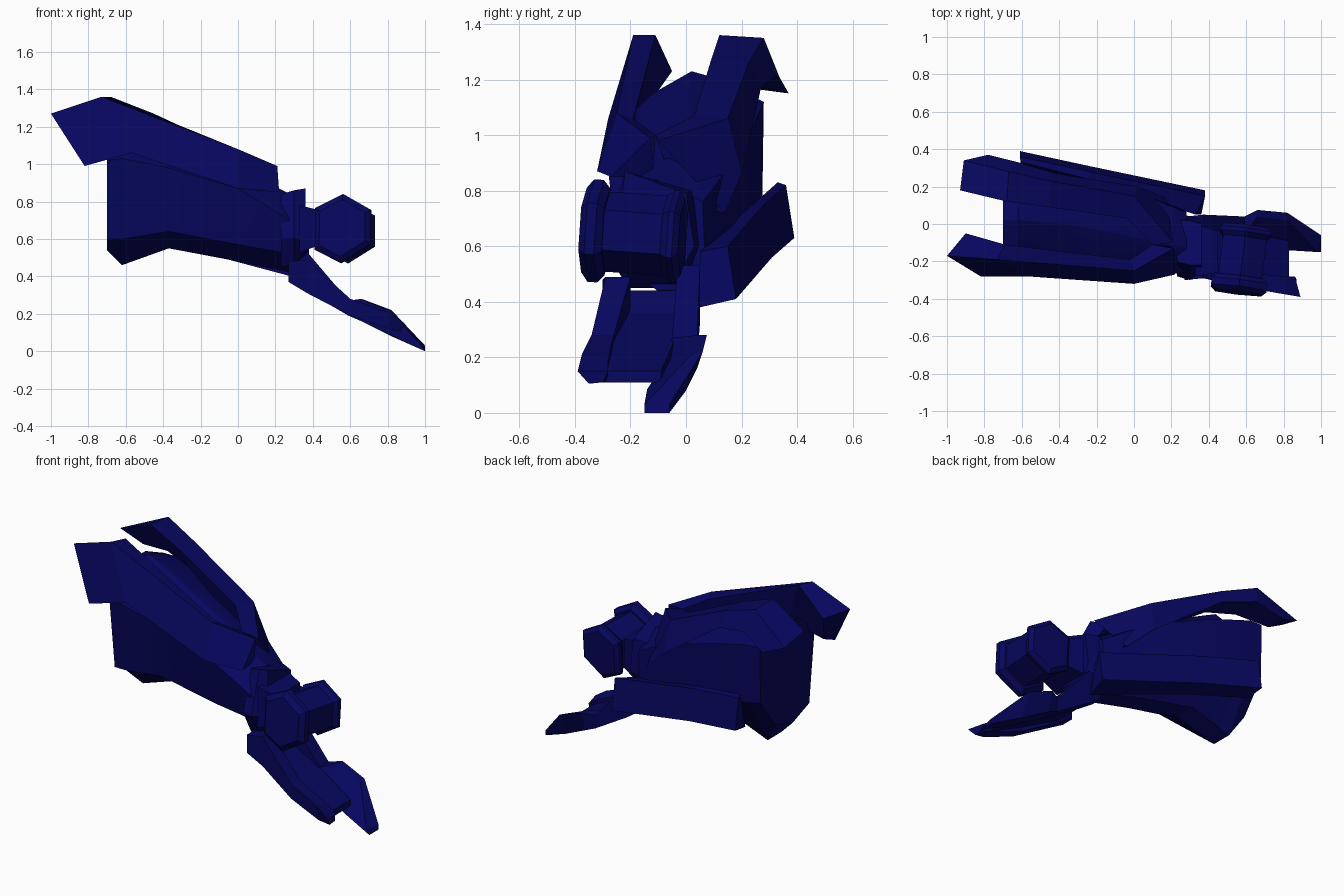
import bpy, bmesh, math
from mathutils import Matrix, Vector

mat = bpy.data.materials.new("navy_paint")
mat.diffuse_color = (0.002, 0.002, 0.115, 1)


def finish(name, bm, smooth=None):
    bmesh.ops.recalc_face_normals(bm, faces=bm.faces[:])
    me = bpy.data.meshes.new(name)
    bm.to_mesh(me)
    bm.free()
    ob = bpy.data.objects.new(name, me)
    bpy.context.collection.objects.link(ob)
    me.materials.append(mat)
    if smooth:
        bpy.ops.object.select_all(action='DESELECT')
        ob.select_set(True)
        bpy.context.view_layer.objects.active = ob
        bpy.ops.object.shade_smooth_by_angle(angle=math.radians(smooth))
    return ob


def loft(name, rings, smooth=None):
    """Skin equal-length rings of 3D points and cap both ends."""
    bm = bmesh.new()
    rows = [[bm.verts.new(p) for p in ring] for ring in rings]
    n = len(rows[0])
    for a, b in zip(rows, rows[1:]):
        for i in range(n):
            j = (i + 1) % n
            bm.faces.new((a[i], a[j], b[j], b[i]))
    bm.faces.new(rows[0])
    bm.faces.new(rows[-1])
    return finish(name, bm, smooth)


def box_section(x, y0, y1, z0, z1):
    return [(x, y0, z0), (x, y1, z0), (x, y1, z1), (x, y0, z1)]


def sections(table):
    return [[(x, y, z) for y, z in pts] for x, pts in table]


# main hull, tapering and veering toward the nose
loft("hull", sections([
    (-0.70, [(.02, 1.20), (.10, 1.20), (.28, 1.12), (.275, .78), (.13, .59),
             (-.04, .54), (-.20, .60), (-.25, 1.02), (-.12, 1.15)]),
    (-0.62, [(.02, 1.23), (.09, 1.21), (.28, 1.12), (.27, .76), (.09, .46),
             (-.04, .46), (-.20, .60), (-.25, 1.03), (-.12, 1.15)]),
    (-0.37, [(.00, 1.12), (.06, 1.12), (.25, 1.05), (.24, .72), (.08, .55),
             (-.06, .55), (-.22, .64), (-.27, .98), (-.13, 1.07)]),
    (0.00, [(-.07, .98), (-.02, .98), (.18, .92), (.17, .60), (.07, .48),
            (-.07, .48), (-.22, .57), (-.28, .87), (-.15, .95)]),
    (0.28, [(-.13, .84), (-.11, .84), (.06, .76), (.07, .52), (.04, .42),
            (-.08, .42), (-.20, .52), (-.26, .70), (-.16, .82)]),
]), 20)

# top rails ending in hooks: outer top, outer bottom, inner bottom, inner top
loft("left_rail", [
    [(-1, -.17, 1.27), (-.82, -.28, .99), (-.80, -.20, 1.02), (-.90, -.05, 1.23)],
    [(-.73, -.19, 1.36), (-.57, -.28, 1.06), (-.57, -.18, 1.08), (-.69, -.11, 1.36)],
    [(0, -.25, 1.08), (0, -.32, .87), (0, -.20, .88), (-.02, -.19, 1.06)],
    [(.21, -.13, .99), (.22, -.27, .85), (.20, -.12, .85), (.10, -.11, 1.00)],
])
loft("right_rail", [
    [(-.91, .34, 1.20), (-.78, .37, 1.15), (-.80, .22, 1.17), (-.93, .18, 1.25)],
    [(-.67, .28, 1.35), (-.62, .33, 1.22), (-.60, .17, 1.20), (-.68, .12, 1.36)],
    [(-.45, .23, 1.27), (-.42, .27, 1.17), (-.42, .12, 1.17), (-.45, .09, 1.27)],
    [(0, .15, 1.06), (.02, .20, .86), (.02, .05, .88), (-.04, .03, 1.07)],
    [(.21, -.10, .98), (.17, .14, .72), (.20, -.02, .74), (.10, -.11, 1.00)],
])

# long side skid
loft("side_skid", [
    [(-.60, .28, .61), (-.61, .39, .63), (-.61, .36, .82), (-.60, .33, .83)],
    [(-.24, .19, .54), (-.24, .31, .56), (-.24, .28, .75), (-.24, .24, .75)],
    [(.36, .05, .38), (.38, .18, .41), (.38, .15, .60), (.33, .05, .58)],
])

# collar and neck between hull and head
loft("collar", sections([
    (0.23, [(-.28, .60), (-.20, .45), (0, .45), (.06, .60), (.02, .80), (-.20, .84)]),
    (0.30, [(-.30, .60), (-.22, .47), (0, .47), (.04, .60), (.02, .80), (-.22, .86)]),
    (0.36, [(-.25, .60), (-.20, .53), (-.02, .51), (.03, .60), (.00, .79), (-.22, .87)]),
]))
loft("neck", [box_section(.33, -.28, 0, .53, .78), box_section(.45, -.26, -.04, .57, .75)])


# hexagonal head: drum between two chamfered discs, slightly turned and rolled
def hex_rings(name, steps):
    outline = [(-.15, .11), (0, .185), (.15, .10), (.15, -.085), (-.01, -.185), (-.15, -.115)]
    turn = Matrix.Rotation(math.radians(-7), 3, 'Z') @ Matrix.Rotation(math.radians(-4), 3, 'X')
    centre = Vector((.58, -.18, .645))
    loft(name, [[centre + turn @ Vector((px * s, y, pz * s)) for px, pz in outline]
                for y, s in steps])


hex_rings("left_head_disc", [(-.19, .82), (-.165, 1), (-.13, 1), (-.105, .85)])
hex_rings("head_drum", [(-.12, .78), (.14, .78)])
hex_rings("right_head_disc", [(.105, .78), (.13, .9), (.15, .9), (.17, .75)])

# lower jaw: two prongs joined by a plate
loft("left_jaw_prong", [
    box_section(.27, -.30, -.22, .37, .48), box_section(.37, -.29, -.20, .31, .49),
    box_section(.60, -.34, -.26, .19, .28),
    [(.80, -.36, .12), (.80, -.28, .12), (.80, -.28, .19), (.80, -.375, .21)],
    [(.87, -.35, .105), (.87, -.30, .11), (.86, -.28, .15), (.89, -.39, .15)]])
loft("right_jaw_prong", [
    box_section(.28, -.03, .04, .38, .52), box_section(.37, -.03, .05, .32, .53),
    box_section(.59, -.05, .04, .19, .27),
    [(.66, -.09, .16), (.66, .04, .16), (.66, .075, .28), (.66, .04, .28)],
    [(.82, -.14, .085), (.82, .0, .08), (.82, .06, .22), (.82, .02, .21)],
    [(1, -.15, 0), (1, -.06, 0), (1, -.06, .03), (.98, -.15, .03)]])
loft("jaw_plate", [box_section(.30, -.24, 0, .39, .44),
                   box_section(.39, -.25, 0, .31, .36),
                   box_section(.83, -.31, -.09, .11, .15)])
